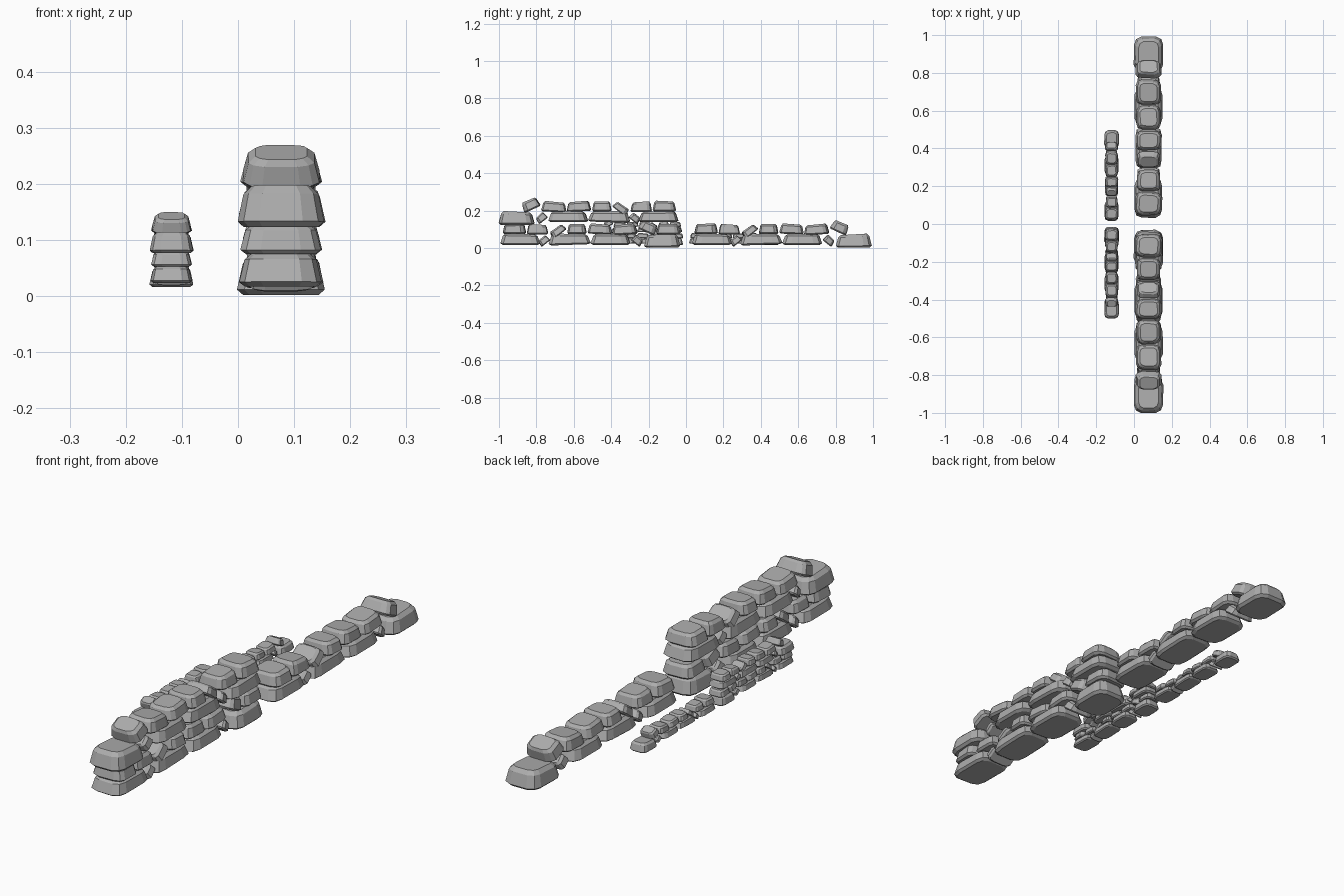
import bpy, bmesh, math, random
from mathutils import Matrix, Vector

cube = bpy.data.objects.get("Cube")
if cube:
    bpy.data.objects.remove(cube, do_unlink=True)

stone_grey = bpy.data.materials.new("stone grey")
stone_grey.use_nodes = True
colour = (0.42, 0.42, 0.42, 1)
stone_grey.diffuse_color = colour
stone_grey.node_tree.nodes["Principled BSDF"].inputs["Base Color"].default_value = colour

WALL_X = 0.077
# stone rings: height fraction, width scale, length scale
RINGS = [(0, .86, .88), (.14, 1, 1), (.8, .87, .87), (1, .68, .72)]
# plan outline of a chamfered block, on a unit square
CORNER = [(1, .55), (.87, .86), (.5, 1)]
OUTLINE = CORNER + [(-x, y) for x, y in reversed(CORNER)]
OUTLINE += [(-x, -y) for x, y in OUTLINE]


def add_stone(bm, rng, y0, y1, z0, z1, width, tilt, place):
    """Loft one uneven block; tilt turns it about the x axis."""
    length, height = y1 - y0, z1 - z0
    turn = Matrix.Rotation(math.radians(tilt), 4, 'X')
    centre = Vector((0, (y0 + y1) / 2, (z0 + z1) / 2))
    skew = rng.uniform(-.08, .08)
    wobble = [rng.uniform(.95, 1.01) for _ in OUTLINE]
    rings = []
    for t, sx, sy in RINGS:
        ring = []
        for (px, py), k in zip(OUTLINE, wobble):
            lift = skew * py * height * t
            p = Vector((px * sx * k * width / 2, py * sy * k * length / 2, (t - .5) * height + lift))
            ring.append(bm.verts.new(place @ (centre + turn @ p)))
        rings.append(ring)
    n = len(OUTLINE)
    for a, b in zip(rings, rings[1:]):
        for i in range(n):
            j = (i + 1) % n
            bm.faces.new((a[i], a[j], b[j], b[i]))
    bm.faces.new(rings[0][::-1])
    bm.faces.new(rings[-1])


# y start, y end, z bottom, z top, width, tilt
BASE_COURSE = [
    (.03, .25, .017, .076, .15, 0), (.29, .515, .017, .076, .145, 2),
    (.515, .73, .017, .076, .15, 0), (.80, .995, .002, .073, .158, 0),
    (.235, .295, .02, .058, .12, 38), (.735, .795, .02, .06, .12, -38),
]
CAP_COURSE = [
    (.045, .17, .075, .13, .145, 0), (.172, .29, .072, .126, .125, 0),
    (.295, .385, .07, .11, .125, 38), (.39, .495, .075, .128, .14, 0),
    (.50, .63, .075, .128, .13, -2), (.63, .765, .072, .126, .135, 3),
    (.775, .87, .083, .138, .135, -25),
]


def add_courses(bm, place, seed):
    rng = random.Random(seed)
    for stone in BASE_COURSE + CAP_COURSE:
        add_stone(bm, rng, *stone, place)


def finish(name, bm):
    bmesh.ops.recalc_face_normals(bm, faces=bm.faces)
    mesh = bpy.data.meshes.new(name)
    bm.to_mesh(mesh)
    bm.free()
    mesh.materials.append(stone_grey)
    obj = bpy.data.objects.new(name, mesh)
    bpy.context.collection.objects.link(obj)
    return obj


# low wall: two courses
bm = bmesh.new()
add_courses(bm, Matrix.Translation((WALL_X, 0, 0)), 4)
low_wall = finish("low_wall", bm)

# tall wall: the same courses below, and turned around on top
bm = bmesh.new()
lower = Matrix.Translation((WALL_X, -1.025, 0))
add_courses(bm, lower, 4)
add_stone(bm, random.Random(9), .865, .995, .073, .128, .14, 0, lower)
add_courses(bm, Matrix.Translation((WALL_X, -.008, .121)) @ Matrix.Rotation(math.pi, 4, 'Z'), 4)
tall_wall = finish("tall_wall", bm)

# half-size copies beside the large walls
for wall in (low_wall, tall_wall):
    small = bpy.data.objects.new("small_" + wall.name, wall.data)
    small.scale = (.5, .5, .5)
    small.location = (-.157, 0, .015)
    bpy.context.collection.objects.link(small)
